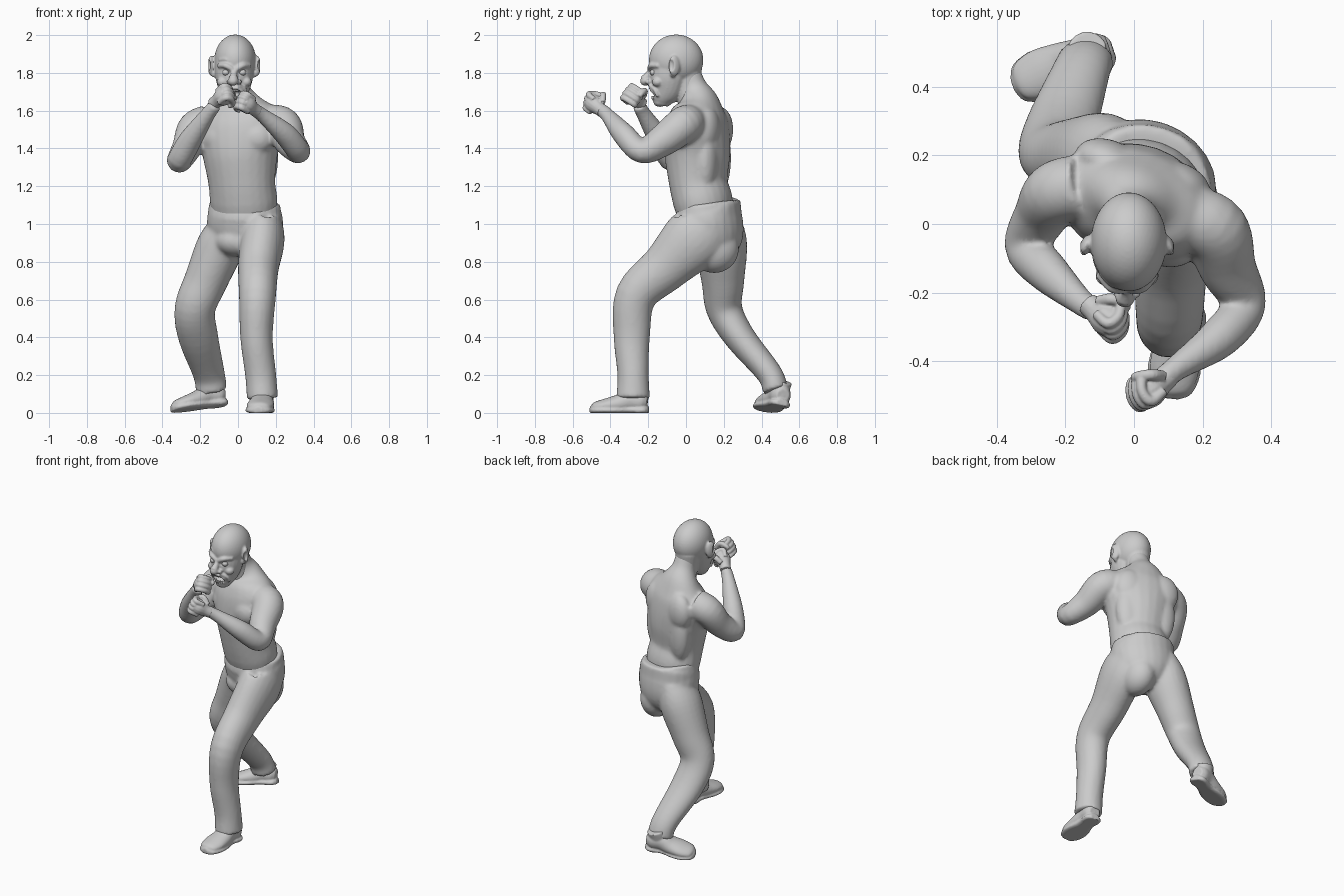
import bpy, bmesh, math
from mathutils import Vector, Matrix

YAW = Vector((0.94, -0.33, 0))      # the body is turned, one shoulder leads
X, Z = Vector((1, 0, 0)), Vector((0, 0, 1))


def spline(pts, steps=5):
    """Catmull-Rom through rows of any length."""
    P = [Vector(p) for p in pts]
    P = [P[0] * 2 - P[1]] + P + [P[-1] * 2 - P[-2]]
    out = []
    for i in range(1, len(P) - 2):
        a, b, c, d = P[i - 1:i + 3]
        for k in range(steps):
            t = k / steps
            out.append(0.5 * (2 * b + (c - a) * t + (2 * a - 5 * b + 4 * c - d) * t * t
                              + (3 * b - a - 3 * c + d) * t ** 3))
    return out + [P[-2]]


def tube(bm, pts, ref=X, n=24):
    """Closed loft; rows are x, y, z, half width along ref, half depth."""
    rows = spline([p if len(p) == 5 else (*p, p[3]) for p in pts])
    cen = [Vector(r[:3]) for r in rows]
    rings = []
    for i, r in enumerate(rows):
        t = (cen[min(i + 1, len(cen) - 1)] - cen[max(i - 1, 0)]).normalized()
        u = (ref - t * ref.dot(t)).normalized()
        v = t.cross(u)
        rings.append([bm.verts.new(cen[i] + u * r[3] * math.cos(2 * math.pi * k / n)
                                   + v * r[4] * math.sin(2 * math.pi * k / n)) for k in range(n)])
    for a, b in zip(rings, rings[1:]):
        for k in range(n):
            bm.faces.new((a[k], a[(k + 1) % n], b[(k + 1) % n], b[k]))
    bm.faces.new(rings[0][::-1])
    bm.faces.new(rings[-1])


def ball(bm, c, r, rz=0, ry=0):
    m = (Matrix.Translation(c) @ Matrix.Rotation(math.radians(rz), 4, 'Z')
         @ Matrix.Rotation(math.radians(ry), 4, 'Y') @ Matrix.Diagonal((*r, 1)))
    bmesh.ops.create_icosphere(bm, subdivisions=4, radius=1, matrix=m)


def finish(name, bm, voxel=0, smooth=4, cutter=None):
    bmesh.ops.recalc_face_normals(bm, faces=bm.faces[:])
    for f in bm.faces:
        f.smooth = True
    me = bpy.data.meshes.new(name)
    bm.to_mesh(me)
    bm.free()
    ob = bpy.data.objects.new(name, me)
    bpy.context.collection.objects.link(ob)

    def remesh():
        m = ob.modifiers.new("fuse", 'REMESH')
        m.mode, m.voxel_size, m.use_smooth_shade = 'VOXEL', voxel, True
    if voxel:
        remesh()
        if cutter:
            b = ob.modifiers.new("carve", 'BOOLEAN')
            b.operation, b.object, b.solver = 'DIFFERENCE', cutter, 'EXACT'
            remesh()
        s = ob.modifiers.new("soften", 'SMOOTH')
        s.factor, s.iterations = 0.5, smooth
    return ob


# trousers: pelvis with a sloping waist, seat and both legs fused
bm = bmesh.new()
tube(bm, [(.042, .125, 1.125, .186, .155), (.037, .112, 1.07, .197, .168),
          (.037, .128, 1.0, .205, .172), (.03, .14, .92, .185, .158), (.0, .13, .84, .12, .11)], YAW)
ball(bm, (.0, .07, .91), (.12, .1, .085))
tube(bm, [(.12, .11, .99, .115, .155), (.128, .03, .91, .118, .165), (.108, -.11, .77, .108, .13),
          (.103, -.265, .62, .098, .11), (.098, -.287, .4, .086, .096),
          (.12, -.28, .2, .082, .083), (.13, -.28, .075, .083, .09)])
tube(bm, [(-.05, .16, .99, .1, .14), (-.095, .185, .88, .125, .14), (-.17, .195, .7, .115, .114),
          (-.228, .203, .55, .108, .096), (-.21, .285, .4, .106, .082),
          (-.155, .44, .21, .085, .068), (-.14, .475, .12, .083, .068)])
ball(bm, (.1, .15, .87), (.1, .13, .13))
for v in bm.verts:                 # the waistband runs lower in front
    if v.co.z > 1.06:
        v.co.z += max(-.05, min(.045, (v.co.y - .12) * .4))
finish("trousers", bm, .011, 6)

# torso with chest, back muscles, shoulders and bent arms
RIGHT_ARM = [(.16, .02, 1.54, .095), (.238, -.02, 1.52, .098), (.272, -.125, 1.44, .084),
             (.32, -.235, 1.385, .064), (.25, -.33, 1.475, .06), (.13, -.415, 1.575, .038),
             (.08, -.455, 1.61, .036)]
LEFT_ARM = [(-.15, .11, 1.54, .095), (-.228, .09, 1.505, .092), (-.268, .03, 1.41, .08),
            (-.312, -.065, 1.335, .065), (-.255, -.135, 1.44, .062), (-.16, -.222, 1.58, .04),
            (-.12, -.25, 1.63, .036)]
bm = bmesh.new()
tube(bm, [(.03, .105, 1.03, .17, .14), (.03, .09, 1.12, .182, .155), (.02, .065, 1.22, .18, .152),
          (.012, .06, 1.36, .202, .17), (.01, .06, 1.48, .235, .165), (.005, .065, 1.57, .222, .145),
          (-.005, .065, 1.65, .135, .105), (-.012, .04, 1.72, .075, .074),
          (-.015, .01, 1.8, .066, .066)], YAW)
for arm in (RIGHT_ARM, LEFT_ARM):
    tube(bm, arm, Z)
ball(bm, (.088, -.045, 1.455), (.105, .078, .095), -19)
ball(bm, (-.088, .012, 1.455), (.105, .078, .095), -19)
for x, y in ((.125, .115), (-.075, .18)):
    ball(bm, (x, y, 1.5), (.1, .065, .12), -20)
    ball(bm, (x + .005, y - .005, 1.35), (.085, .06, .19), -20)
finish("torso_and_arms", bm, .011, 5)


# fists: palm, four curled fingers and a thumb
def fist(name, c, d, p):
    c, d, p = Vector(c), Vector(d).normalized(), Vector(p)
    p = (p - d * p.dot(d)).normalized()
    k = d.cross(p)
    at = lambda a, b, e, r: (*(c + d * a + p * b + k * e), r)
    bm = bmesh.new()
    tube(bm, [at(-.075, -.003, 0, .034), at(-.04, -.005, 0, .036),
              at(0, -.004, 0, .048), at(.035, 0, 0, .045)], p, 16)
    for i in range(4):
        e = (i - 1.5) * .026
        s = .05 - abs(i - 1.3) * .005
        tube(bm, [at(-.01, -.026, e, .014), at(s, -.026, e, .016), at(s + .005, .012, e, .015),
                  at(s - .025, .046, e, .015), at(-.005, .036, e, .012)], k, 12)
    side = -1 if k.z < 0 else 1
    tube(bm, [at(-.04, .01, side * .035, .016), at(0, .035, side * .056, .017),
              at(.025, .055, side * .03, .014), at(.03, .058, side * .01, .011)], d, 12)
    finish(name, bm, .0045, 2)


fist("lead_fist", (.048, -.48, 1.632), (-.5, -.4, .35), (-.6, .7, .1))
fist("rear_fist", (-.08, -.272, 1.67), (.55, -.45, .4), (.7, .6, -.3))

# cutter for the open mouth, eye sockets and ear hollows
HX = -.02
bm = bmesh.new()
ball(bm, (HX - .003, -.2, 1.688), (.047, .06, .026))
for s in (-1, 1):
    ball(bm, (HX + s * .044, -.2, 1.802), (.028, .022, .017), 0, s * -14)
    ball(bm, (HX + s * .135, -.078, 1.84), (.012, .016, .03), s * -25)
cut = finish("face_cutter", bm)
cut.hide_render = True
cut.hide_viewport = True

# head: skull, jaw, brow, cheeks, nose, lips and ears
bm = bmesh.new()
ball(bm, (HX + .005, -.052, 1.868), (.11, .144, .135))
tube(bm, [(HX, -.07, 1.86, .104, .114), (HX, -.088, 1.78, .1, .107), (HX, -.1, 1.72, .085, .092),
          (HX, -.122, 1.665, .06, .066), (HX, -.13, 1.628, .034, .036)])
tube(bm, [(HX, .005, 1.82, .08, .08), (HX + .005, .01, 1.72, .068, .066),
          (HX + .01, .025, 1.64, .07, .066)])
tube(bm, [(HX, -.175, 1.825, .014), (HX - .003, -.2, 1.79, .018), (HX - .005, -.218, 1.765, .026)])
ball(bm, (HX - .006, -.216, 1.757), (.028, .027, .025))
ball(bm, (HX, -.165, 1.705), (.054, .034, .034))
ball(bm, (HX, -.138, 1.645), (.042, .034, .025))
for s in (-1, 1):
    tube(bm, [(HX + s * .008, -.192, 1.818, .013), (HX + s * .045, -.185, 1.838, .015),
              (HX + s * .085, -.145, 1.838, .011)], Z, 12)
    tube(bm, [(HX + s * .02, -.185, 1.862, .008), (HX + s * .05, -.172, 1.872, .009),
              (HX + s * .08, -.14, 1.868, .007)], Z, 12)
    ball(bm, (HX + s * .062, -.15, 1.752), (.03, .03, .026))
    ball(bm, (HX + s * .026, -.2, 1.753), (.014, .016, .013))
    tube(bm, [(HX + s * .022, -.195, 1.735, .009), (HX + s * .058, -.165, 1.71, .01),
              (HX + s * .06, -.15, 1.675, .009)], X, 10)
    ball(bm, (HX + s * .12, -.062, 1.838), (.017, .034, .054), s * 25)
    ball(bm, (HX + s * .108, -.068, 1.795), (.014, .016, .02))
finish("head", bm, .005, 3, cut)

# eyes and two rows of teeth
for side, s in (("left", -1), ("right", 1)):
    bm = bmesh.new()
    ball(bm, (HX + s * .044, -.172, 1.802), (.019, .019, .017))
    finish(side + "_eye", bm)
bm = bmesh.new()
for i in range(-3, 4):
    for z in (1.709, 1.669):
        ball(bm, (HX + i * .01, -.178 + .0014 * i * i, z), (.0058, .006, .01))
finish("teeth", bm)


# shoes: rounded upper on a flat sole with a heel block
def shoe(name, loc, yaw, lift=0, roll=0):
    bm = bmesh.new()
    tube(bm, [(0, .0, .055, .035, .035), (0, -.03, .06, .053, .058), (0, -.09, .065, .056, .06),
              (0, -.15, .048, .067, .05), (0, -.22, .038, .072, .038),
              (0, -.275, .03, .056, .028), (0, -.295, .026, .025, .014)])
    tube(bm, [(0, -.06, .05, .05, .062), (0, -.062, .1, .05, .06), (0, -.05, .14, .052, .056)])
    tube(bm, [(0, .007, .014, .03, .022), (0, -.02, .014, .056, .024), (0, -.1, .016, .055, .022),
              (0, -.17, .014, .073, .022), (0, -.23, .014, .078, .022),
              (0, -.285, .014, .058, .022), (0, -.305, .014, .022, .02)])
    ball(bm, (0, -.04, .01), (.055, .045, .028))
    for v in bm.verts:
        v.co.z = max(v.co.z, 0)
    rot = (Matrix.Rotation(math.radians(yaw), 4, 'Z') @ Matrix.Rotation(math.radians(lift), 4, 'X')
           @ Matrix.Rotation(math.radians(roll), 4, 'Y'))
    bm.transform(Matrix.Translation(loc) @ rot)
    low = min(v.co.z for v in bm.verts)
    bm.transform(Matrix.Translation((0, 0, -low)))
    finish(name, bm, .006, 2)


shoe("front_shoe", (.14, -.205, 0), -6)
shoe("back_shoe", (-.065, .505, 0), -70, 6, -12)
